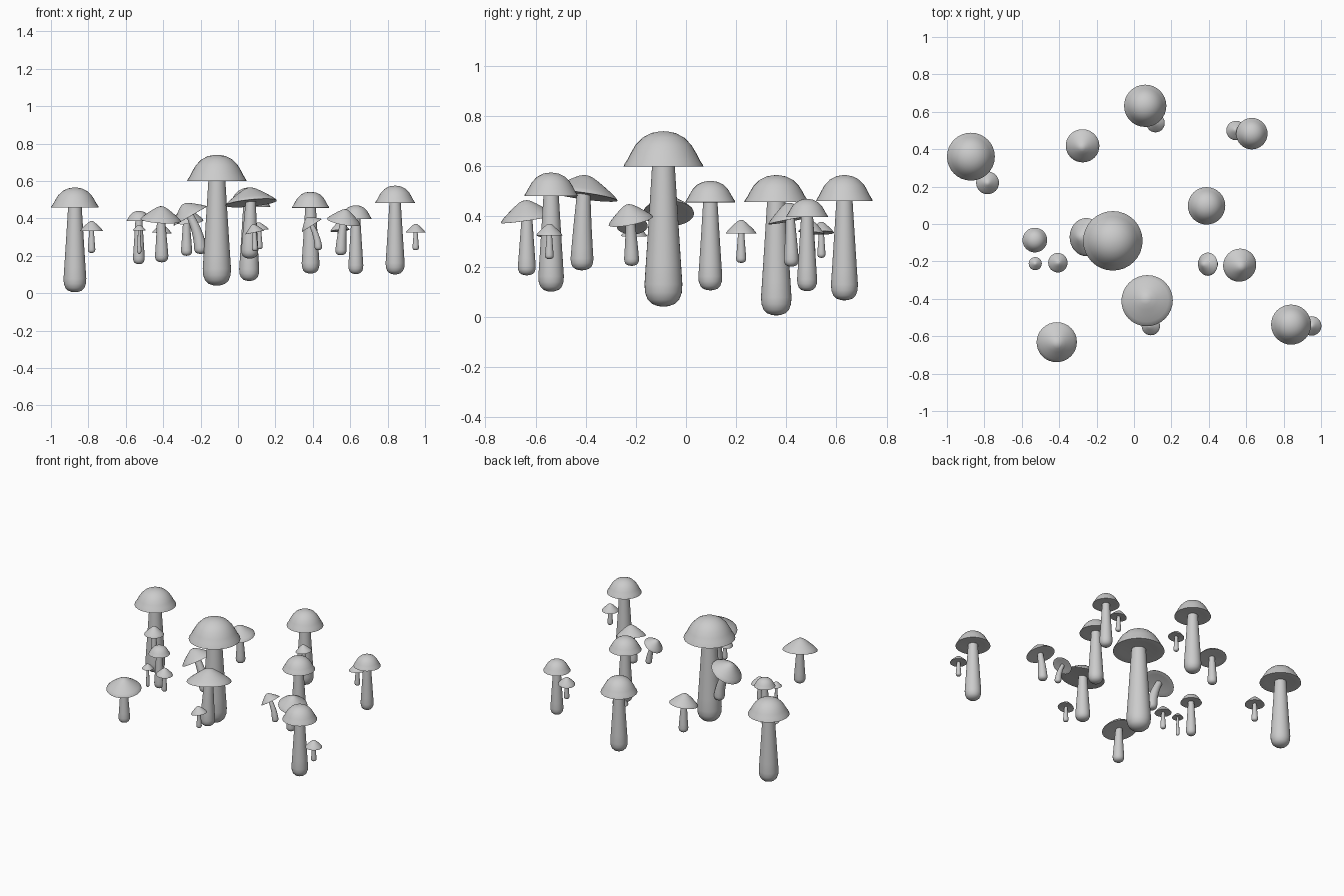
import bpy, bmesh
from mathutils import Vector

if "Cube" in bpy.data.objects:
    bpy.data.objects.remove(bpy.data.objects["Cube"])

SEG = 32
UP = Vector((0, 0, 1))

# outer cap outlines, (radius, height) fractions from rim to apex
DOME = [(1, 0), (.985, .05), (.9, .2), (.82, .38), (.7, .61), (.52, .82), (.3, .95), (.12, .99), (0, 1)]
CONE = [(1, 0), (.985, .06), (.85, .25), (.65, .48), (.42, .73), (.22, .92), (.1, .99), (0, 1)]
# underside outline, from centre to rim
UNDER = [(0, .2), (.35, .16), (.7, .08), (.97, -.02)]
# stem outline, (length fraction, radius fraction)
STEM_LOW = [(.0, 0), (.005, .3), (.02, .6), (.05, .83), (.1, .97), (.16, 1)]
STEM_UP = [.3, .45, .6, .75, .9, 1.0]


def loft(name, rings):
    """Skin a list of (centre, axis, radius) rings; zero radius makes a pole."""
    bm = bmesh.new()
    loops = []
    for c, axis, r in rings:
        q = UP.rotation_difference(axis)
        if r < 1e-5:
            loops.append([bm.verts.new(c)])
            continue
        circle = bmesh.ops.create_circle(bm, segments=SEG, radius=r)["verts"]
        for v in circle:
            v.co = c + q @ v.co
        loops.append(circle)
    for a, b in zip(loops, loops[1:]):
        for i in range(SEG):
            j = (i + 1) % SEG
            if len(a) == 1:
                bm.faces.new((a[0], b[i], b[j]))
            elif len(b) == 1:
                bm.faces.new((a[i], a[j], b[0]))
            else:
                bm.faces.new((a[i], a[j], b[j], b[i]))
    bmesh.ops.recalc_face_normals(bm, faces=bm.faces)
    me = bpy.data.meshes.new(name)
    bm.to_mesh(me)
    bm.free()
    ob = bpy.data.objects.new(name, me)
    bpy.context.collection.objects.link(ob)
    bpy.ops.object.select_all(action='DESELECT')
    ob.select_set(True)
    bpy.context.view_layer.objects.active = ob
    bpy.ops.object.shade_smooth_by_angle(angle=0.9)
    return ob


def mushroom(name, base, rim, R, top, lean, outline, fat):
    base, rim = Vector(base), Vector(rim)
    axis = Vector((lean[0], lean[1], 1)).normalized()
    # cap
    prof = [(r, z * .35) for r, z in UNDER] + outline
    loft(name + "_cap", [(rim + axis * (z * top), axis, r * R) for r, z in prof])
    # stem: starts vertical and bends towards the cap
    end = rim + axis * (top * .2)
    mid = Vector((base.x, base.y, (base.z + rim.z) / 2))
    shape = STEM_LOW + [(t, 1 - .42 * (t - .16) / .84) for t in STEM_UP]
    rings = []
    for t, k in shape + [(1, 0)]:
        p = base * (1 - t) ** 2 + mid * (2 * t * (1 - t)) + end * t * t
        d = (mid - base) * (1 - t) + (end - mid) * t
        rings.append((p, d.normalized(), k * R * fat))
    loft(name + "_stem", rings)


# upright domed mushrooms: x, y, base z, rim z, top z, cap radius
uprights = [
    (-.113, -.09, .04, .6, .74, .159), (-.872, .36, .005, .458, .565, .128),
    (-.53, -.086, .155, .386, .44, .066), (.06, .632, .065, .462, .565, .113),
    (.388, .097, .105, .457, .542, .1), (.63, .483, .102, .398, .47, .084),
    (.84, -.538, .1, .482, .575, .107),
]
for i, (x, y, z0, z1, z2, R) in enumerate(uprights):
    mushroom(f"upright_{i}", (x, y, z0), (x, y, z1), R, z2 - z1, (0, 0), DOME, .475)

# leaning pointed mushrooms: base, rim centre, cap radius, cap height, lean
leaning = [
    ((-.275, .42, .2), (-.275, .418, .385), .09, .07, (-.05, -.18)),
    ((-.2, -.07, .21), (-.255, -.07, .412), .102, .075, (-.58, 0)),
    ((-.408, -.635, .165), (-.413, -.632, .39), .108, .075, (.06, -.15)),
    ((.063, -.415, .185), (.07, -.41, .482), .138, .083, (-.1, -.14 * -1)),
    ((.55, -.217, .203), (.565, -.22, .382), .09, .068, (.18, -.2)),
    ((.43, -.215, .23), (.395, -.215, .362), .062, .05, (-.65, 0)),
]
for i, (b, r, R, h, lean) in enumerate(leaning):
    mushroom(f"leaning_{i}", b, r, R, h, lean, CONE, .33)

# small pointed companions: x, y, base z, rim z, cap radius, lean
small = [
    (-.783, .22, .215, .332, .061, (0, 0)), (-.528, -.212, .21, .335, .035, (0, 0)),
    (-.407, -.207, .21, .322, .052, (.05, 0)), (.95, -.545, .23, .325, .052, (0, 0)),
    (.115, .54, .235, .335, .05, (-.15, 0)), (.09, -.545, .225, .325, .05, (-.2, 0)),
    (.545, .5, .235, .335, .052, (-.1, .1)),
]
for i, (x, y, z0, z1, R, lean) in enumerate(small):
    mushroom(f"small_{i}", (x, y, z0), (x, y, z1), R, R * .88, lean, CONE, .33)
